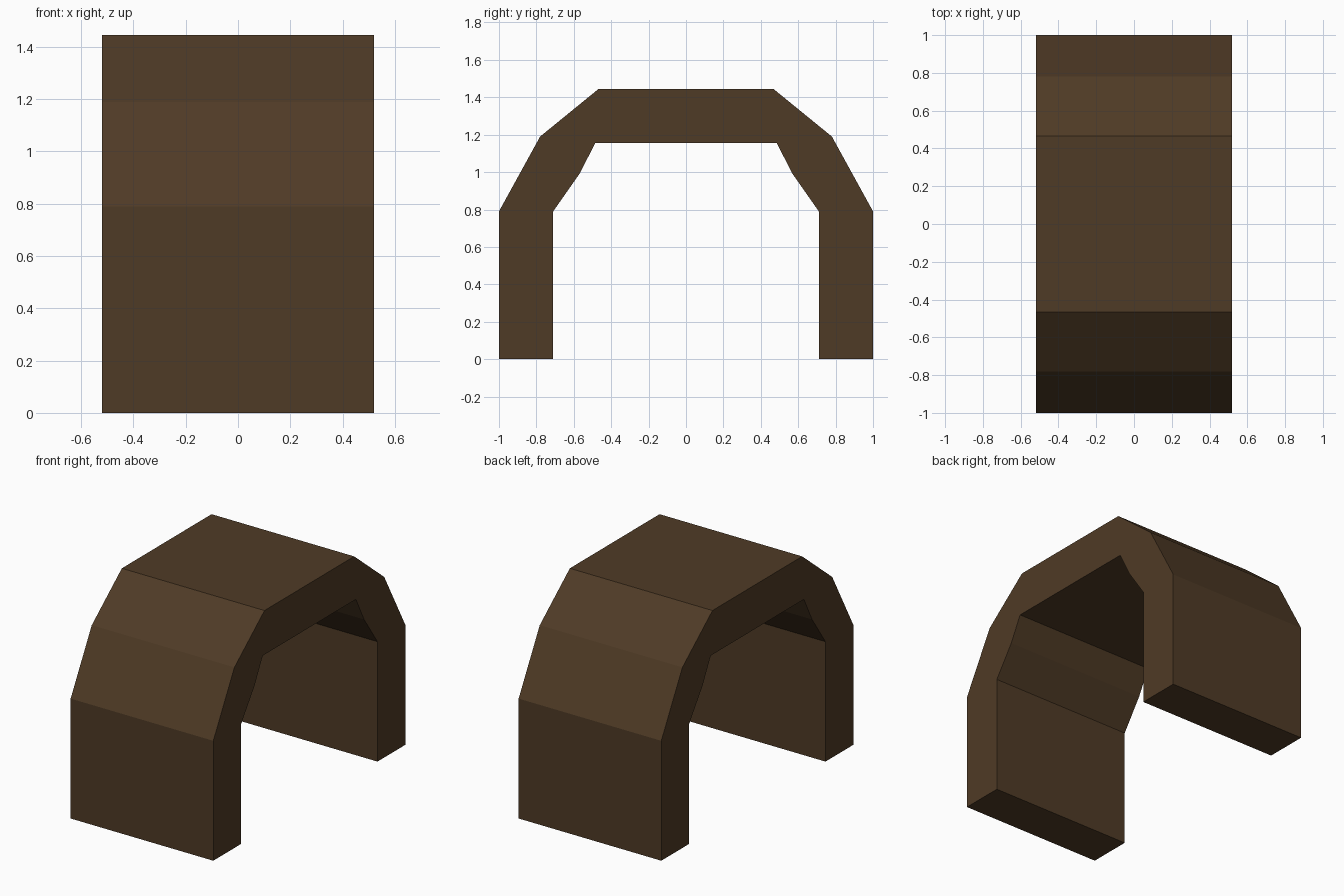
import bpy, bmesh

if "Cube" in bpy.data.objects:
    bpy.data.objects.remove(bpy.data.objects["Cube"])

HALF_WIDTH = 0.52

# One flat brown for the whole arch
brown = bpy.data.materials.new("dark_brown")
brown.diffuse_color = (0.078, 0.043, 0.019, 1.0)
brown.use_nodes = True
brown.node_tree.nodes["Principled BSDF"].inputs["Base Color"].default_value = brown.diffuse_color

# Half profile (y, z) from the foot to the crown, mirrored to the other side
outer_half = [(1.0, 0.0), (1.0, 0.79), (0.78, 1.19), (0.467, 1.445)]
inner_half = [(0.71, 0.0), (0.71, 0.79), (0.57, 0.99), (0.485, 1.155)]


def full(half):
    return half + [(-y, z) for y, z in reversed(half)]


outer, inner = full(outer_half), full(inner_half)

# Arched shell: a ring of four vertices per station, bridged with quads
bm = bmesh.new()
rings = []
for (oy, oz), (iy, iz) in zip(outer, inner):
    rings.append([bm.verts.new(co) for co in (
        (-HALF_WIDTH, oy, oz), (HALF_WIDTH, oy, oz),
        (HALF_WIDTH, iy, iz), (-HALF_WIDTH, iy, iz))])
for a, b in zip(rings, rings[1:]):
    for i in range(4):
        j = (i + 1) % 4
        bm.faces.new((a[i], a[j], b[j], b[i]))

# Feet undersides
bm.faces.new(rings[0])
bm.faces.new(rings[-1])
bmesh.ops.recalc_face_normals(bm, faces=bm.faces)

mesh = bpy.data.meshes.new("arch_shell")
bm.to_mesh(mesh)
bm.free()
mesh.materials.append(brown)
arch = bpy.data.objects.new("arch_shell", mesh)
bpy.context.collection.objects.link(arch)
